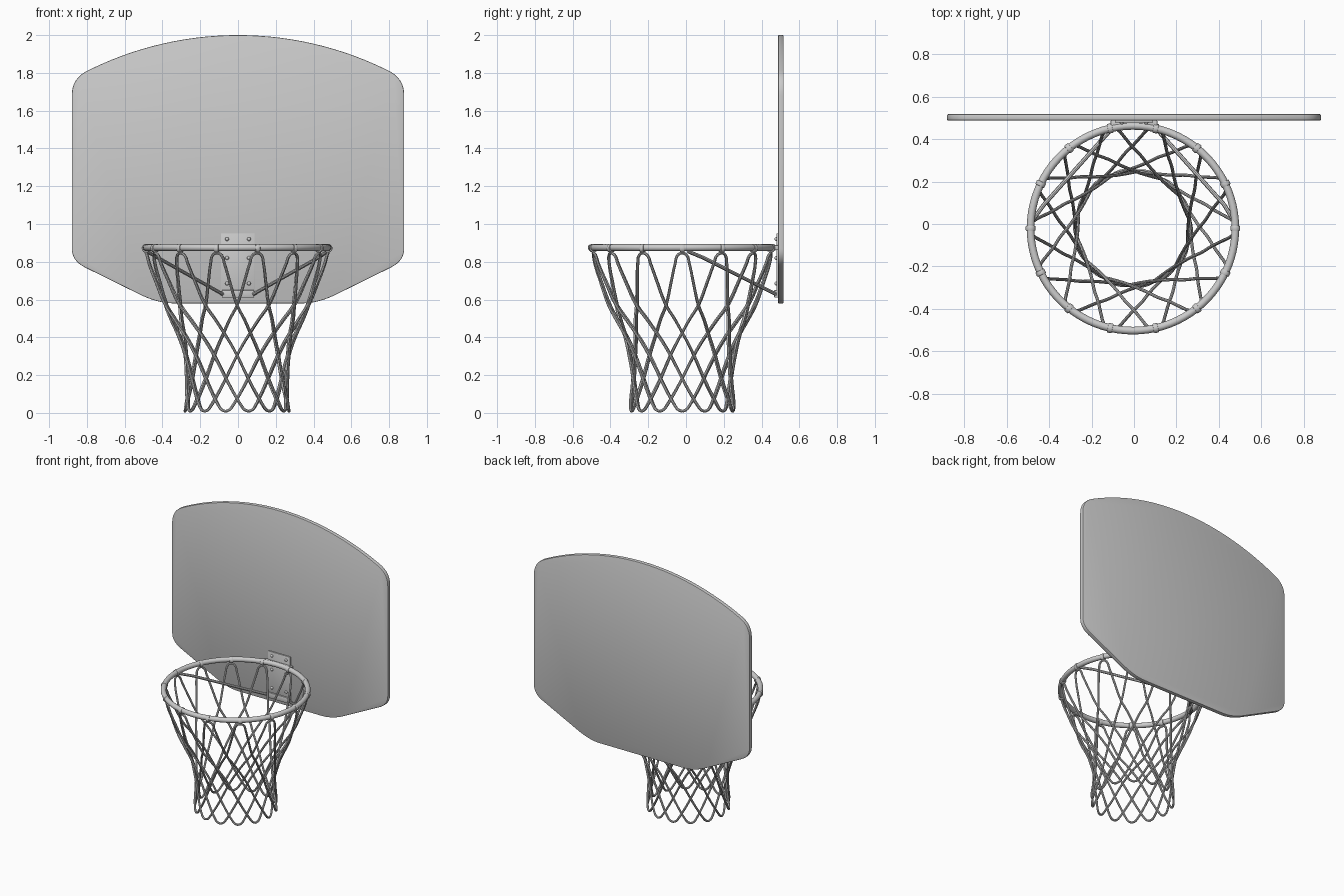
import bpy, bmesh, math
from mathutils import Vector

if "Cube" in bpy.data.objects:
    bpy.data.objects.remove(bpy.data.objects["Cube"])

CX, CY = -0.005, -0.02      # hoop centre
RING_Z, RING_R = 0.875, 0.482
LOOPS = 14


def finish(ob, name, angle=40):
    ob.name = name
    bpy.ops.object.select_all(action='DESELECT')
    ob.select_set(True)
    bpy.context.view_layer.objects.active = ob
    bpy.ops.object.convert(target='MESH')
    bpy.ops.object.shade_smooth_by_angle(angle=math.radians(angle))
    return bpy.context.active_object


def tube(name, splines, radius, smooth=False):
    cu = bpy.data.curves.new(name, 'CURVE')
    cu.dimensions = '3D'
    cu.bevel_depth = radius
    cu.bevel_resolution = 2
    cu.resolution_u = 4
    cu.use_fill_caps = True
    for pts in splines:
        if smooth:
            sp = cu.splines.new('BEZIER')
            sp.bezier_points.add(len(pts) - 1)
            for bp, p in zip(sp.bezier_points, pts):
                bp.co = p
                bp.handle_left_type = bp.handle_right_type = 'AUTO'
        else:
            sp = cu.splines.new('POLY')
            sp.points.add(len(pts) - 1)
            for bp, p in zip(sp.points, pts):
                bp.co = (*p, 1)
    ob = bpy.data.objects.new(name, cu)
    bpy.context.collection.objects.link(ob)
    return finish(ob, name)


def box(name, lo, hi, bevel=0.003):
    lo, hi = Vector(lo), Vector(hi)
    bpy.ops.mesh.primitive_cube_add(size=1, location=(lo + hi) / 2)
    ob = bpy.context.object
    ob.scale = hi - lo
    bpy.ops.object.transform_apply(location=False, rotation=False, scale=True)
    m = ob.modifiers.new('bevel', 'BEVEL')
    m.width, m.segments = bevel, 2
    return finish(ob, name)


def corner(a, c, b, n=8):
    # quadratic rounded corner
    a, c, b = Vector(a), Vector(c), Vector(b)
    return [a * (1 - t) ** 2 + c * 2 * t * (1 - t) + b * t * t
            for t in (i / n for i in range(n + 1))]


# backboard: arched top, rounded corners, tapered bottom
R = 1.78
half = [Vector((x, 2 - R + math.sqrt(R * R - x * x)))
        for x in (0.79 * i / 14 for i in range(14))]
half += corner((0.79, 1.815), (0.88, 1.775), (0.88, 1.68))
half += corner((0.88, 0.87), (0.88, 0.805), (0.81, 0.77))
half += corner((0.53, 0.632), (0.43, 0.58), (0.34, 0.58))
outline = half + [Vector((-p.x, p.y)) for p in reversed(half[1:])]
bm = bmesh.new()
face = bm.faces.new([bm.verts.new((p.x, 0.487, p.y)) for p in outline])
ext = bmesh.ops.extrude_face_region(bm, geom=[face])
bmesh.ops.translate(bm, vec=(0, 0.03, 0),
                    verts=[v for v in ext['geom'] if isinstance(v, bmesh.types.BMVert)])
bmesh.ops.recalc_face_normals(bm, faces=bm.faces)
me = bpy.data.meshes.new('backboard')
bm.to_mesh(me)
bm.free()
board = bpy.data.objects.new('backboard', me)
bpy.context.collection.objects.link(board)
bev = board.modifiers.new('bevel', 'BEVEL')
bev.width, bev.segments = 0.005, 2
bev.limit_method, bev.angle_limit = 'ANGLE', math.radians(50)
finish(board, 'backboard')

# rim
bpy.ops.mesh.primitive_torus_add(major_radius=RING_R, minor_radius=0.018, major_segments=84,
                                 minor_segments=16, location=(CX, CY, RING_Z))
finish(bpy.context.object, 'rim')

# net clips wrapped around the rim
for i in range(LOOPS):
    a = 2 * math.pi * i / LOOPS
    bpy.ops.mesh.primitive_cylinder_add(
        vertices=20, radius=0.023, depth=0.024,
        location=(CX + RING_R * math.cos(a), CY + RING_R * math.sin(a), RING_Z - 0.003),
        rotation=(math.pi / 2, 0, a))
    ob = bpy.context.object
    m = ob.modifiers.new('bevel', 'BEVEL')
    m.width, m.segments = 0.004, 2
    finish(ob, f'net_clip_{i + 1}')

# net: each cord hangs from one clip, its two legs crossing the neighbours
# (half-steps around, height, radius)
profile = [(0, 0.846, 0.482), (0.22, 0.835, 0.477), (0.36, 0.79, 0.466), (0.6, 0.695, 0.432),
           (1, 0.57, 0.385), (1.5, 0.495, 0.348), (2, 0.425, 0.314), (2.5, 0.365, 0.292),
           (3, 0.305, 0.278), (3.5, 0.243, 0.268), (4, 0.183, 0.264), (4.5, 0.127, 0.264),
           (5, 0.075, 0.268), (5.3, 0.045, 0.271), (5.65, 0.017, 0.274), (6, 0.008, 0.275)]
cords = []
for i in range(LOOPS):
    pts = []
    legs = [(-1, p) for p in reversed(profile[1:])] + [(1, p) for p in profile]
    for side, (u, z, r) in legs:
        a = (2 * i + side * u) * math.pi / LOOPS
        r += side * 0.005 * min(1, u, 6 - u)
        pts.append((CX + r * math.cos(a), CY + r * math.sin(a), z))
    cords.append(pts)
tube('net', cords, 0.0075, smooth=True)

# mounting bracket: back plate, rim joint, lower flange
box('bracket_plate', (-0.09, 0.478, 0.61), (0.09, 0.489, 0.95))
box('rim_joint', (-0.11, 0.452, 0.862), (0.11, 0.487, 0.888))
box('lower_flange', (-0.085, 0.467, 0.61), (0.085, 0.482, 0.65))

# diagonal braces and bolts
for s, side in ((-1, 'left'), (1, 'right')):
    tube(f'brace_{side}', [[(CX + s * 0.478, CY + 0.03, 0.855), (s * 0.425, 0.09, 0.822),
                            (s * 0.08, 0.476, 0.628)]], 0.010)
    for k, z in enumerate((0.92, 0.82, 0.685)):
        bpy.ops.mesh.primitive_uv_sphere_add(segments=12, ring_count=8, radius=0.01,
                                             location=(s * 0.058, 0.478, z))
        finish(bpy.context.object, f'bolt_{side}_{k + 1}', 60)
